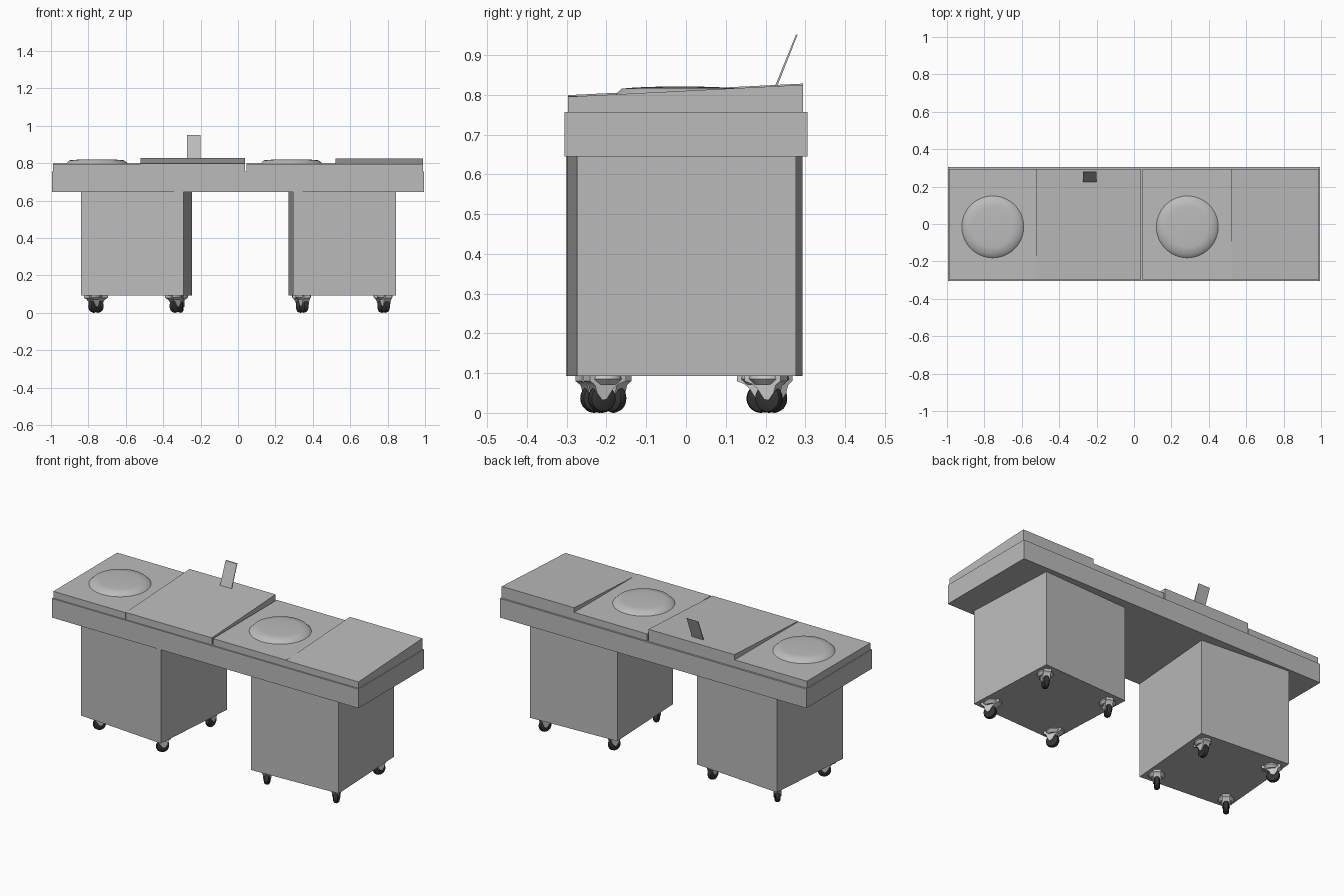
import bpy, bmesh, math
from mathutils import Matrix, Vector

if "Cube" in bpy.data.objects:
    bpy.data.objects.remove(bpy.data.objects["Cube"])


def material(name, v):
    m = bpy.data.materials.new(name)
    m.diffuse_color = (v, v, v, 1)
    m.use_nodes = True
    m.node_tree.nodes["Principled BSDF"].inputs["Base Color"].default_value = m.diffuse_color
    return m


GREY = material("console_grey", 0.5)
METAL = material("caster_metal", 0.58)
RUBBER = material("dark_rubber", 0.035)


def finish(name, bm, mat, matrix=Matrix(), smooth=False):
    bmesh.ops.recalc_face_normals(bm, faces=bm.faces)
    me = bpy.data.meshes.new(name)
    bm.to_mesh(me)
    bm.free()
    me.transform(matrix)
    me.materials.append(mat)
    ob = bpy.data.objects.new(name, me)
    bpy.context.collection.objects.link(ob)
    if smooth:
        bpy.ops.object.select_all(action='DESELECT')
        ob.select_set(True)
        bpy.context.view_layer.objects.active = ob
        bpy.ops.object.shade_smooth_by_angle(angle=math.radians(40))
    return ob


def box(name, center, size, mat, angle=0.0):
    bm = bmesh.new()
    bmesh.ops.create_cube(bm, size=1)
    bmesh.ops.scale(bm, vec=size, verts=bm.verts)
    return finish(name, bm, mat,
                  Matrix.Translation(center) @ Matrix.Rotation(angle, 4, 'Z'))


def extrude_x(profile, x0, x1):
    """Extrude a (y, z) outline along x."""
    bm = bmesh.new()
    f = bm.faces.new([bm.verts.new((x0, y, z)) for y, z in profile])
    r = bmesh.ops.extrude_face_region(bm, geom=[f])
    bmesh.ops.translate(bm, vec=(x1 - x0, 0, 0),
                        verts=[v for v in r['geom'] if isinstance(v, bmesh.types.BMVert)])
    return bm


def lathe(profile, steps):
    """Spin an (r, z) outline around z."""
    bm = bmesh.new()
    vs = [bm.verts.new((r, 0, z)) for r, z in profile]
    es = [bm.edges.new(p) for p in zip(vs, vs[1:])]
    bmesh.ops.spin(bm, geom=vs + es, cent=(0, 0, 0), axis=(0, 0, 1),
                   angle=math.tau, steps=steps, use_merge=True)
    bmesh.ops.remove_doubles(bm, verts=bm.verts, dist=1e-5)
    return bm


# Long table body
box("table_body", (0, 0, 0.701), (1.99, 0.61, 0.112), GREY)

# Top panels: flat ones carry a disc, wedge ones rise to the back
for name, x0, x1, front, back in (
        ("left_flat_panel", -0.99, -0.522, 0.797, 0.798),
        ("left_wedge_panel", -0.52, 0.038, 0.799, 0.828),
        ("right_flat_panel", 0.046, 0.52, 0.797, 0.798),
        ("right_wedge_panel", 0.52, 0.99, 0.795, 0.825)):
    finish(name, extrude_x([(-0.297, 0.75), (-0.297, front), (0.294, back), (0.294, 0.75)],
                           x0, x1), GREY)

# Round platters with a chamfered rim and a shallow dome
for side, x in (("left", -0.755), ("right", 0.285)):
    bm = lathe([(0, 0.821), (0.06, 0.8202), (0.11, 0.8185), (0.147, 0.8155),
                (0.166, 0.797), (0.166, 0.79), (0, 0.79)], 64)
    finish(side + "_platter", bm, GREY, Matrix.Translation((x, -0.015, 0)), True)

# Leaning screen plate
finish("screen_plate", extrude_x([(0.221, 0.815), (0.276, 0.95), (0.281, 0.952), (0.227, 0.815)],
                                 -0.274, -0.2), GREY)


def caster(name, pos, angle):
    place = Matrix.Translation(pos) @ Matrix.Rotation(angle - math.pi / 2, 4, 'Z')
    # Fork with its mounting flange, drawn from the side
    fork = extrude_x([(-0.05, 0.093), (0.05, 0.093), (0.05, 0.08), (0.036, 0.07),
                      (0.03, 0.05), (0.016, 0.032), (0.004, 0.034), (-0.014, 0.06),
                      (-0.028, 0.072), (-0.05, 0.08)], -0.02, 0.02)
    finish(name + "_fork", fork, METAL, place, True)
    flange = lathe([(0, 0.0945), (0.04, 0.0945), (0.043, 0.085), (0.03, 0.072), (0, 0.072)], 20)
    finish(name + "_flange", flange, METAL, place, True)
    # Rounded tyre
    tyre = lathe([(0, 0.015), (0.026, 0.015), (0.033, 0.011), (0.0365, 0),
                  (0.033, -0.011), (0.026, -0.015), (0, -0.015)], 28)
    finish(name + "_wheel", tyre, RUBBER,
           place @ Matrix.Translation((0, 0.008, 0.0365)) @ Matrix.Rotation(math.pi / 2, 4, 'Y'),
           True)


# Two slightly turned cabinets, each on four swivelled casters
for side, cx, cy, turn, swivel in (
        ("left", -0.5425, -0.004, -4.7, (50, 50, 130, 85)),
        ("right", 0.5575, -0.0115, 2.6, (-65, -65, 65, 65))):
    a = math.radians(turn)
    box(side + "_cabinet", (cx, cy, 0.37), (0.551, 0.551, 0.554), GREY, a)
    corners = (("front_left", -1, -1), ("front_right", 1, -1),
               ("back_left", -1, 1), ("back_right", 1, 1))
    for (label, sx, sy), s in zip(corners, swivel):
        p = Matrix.Rotation(a, 3, 'Z') @ Vector((sx * 0.218, sy * 0.203, 0))
        caster(f"{side}_{label}_caster", (cx + p.x, cy + p.y, 0), math.radians(s))
